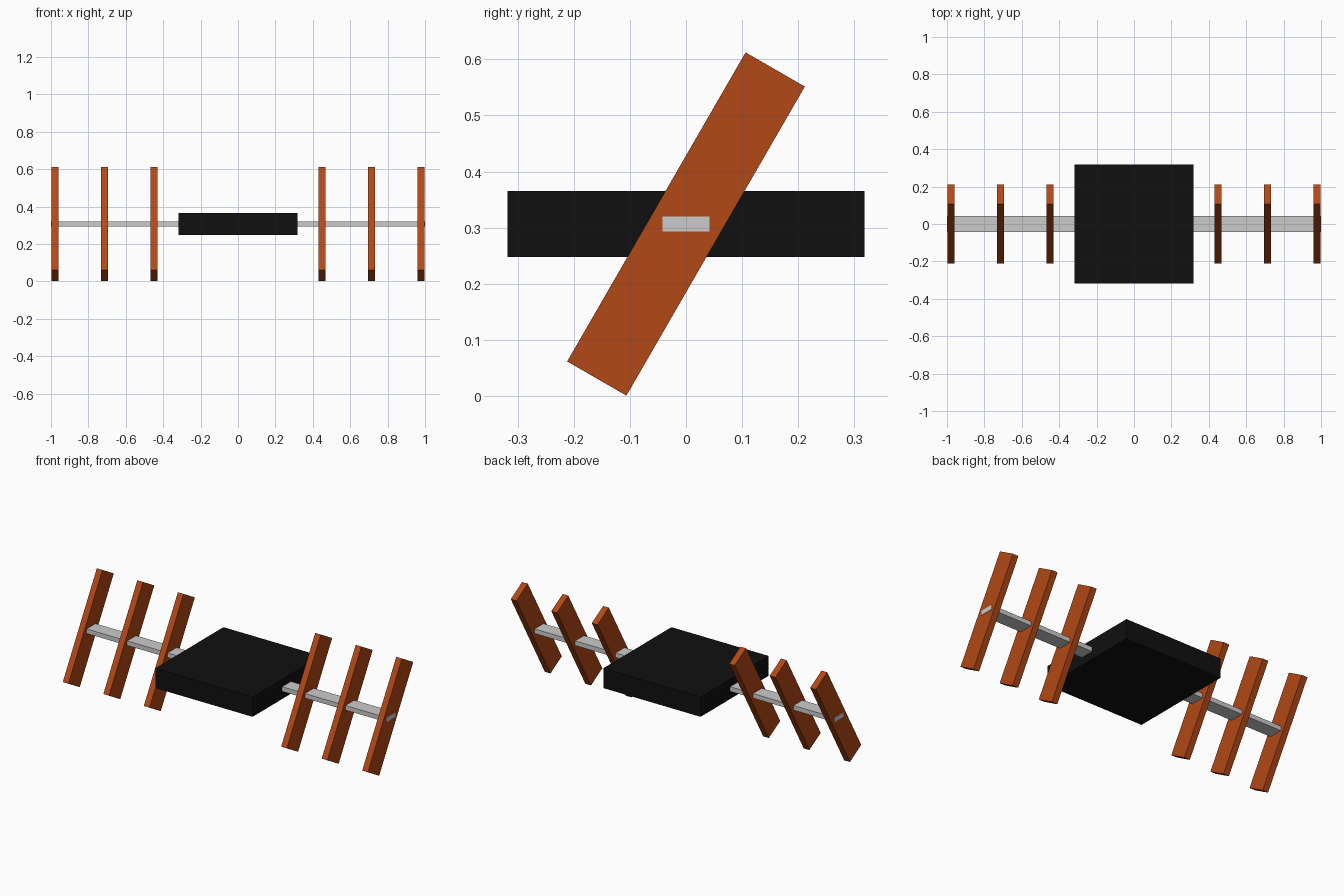
import bpy
from math import radians

if "Cube" in bpy.data.objects:
    bpy.data.objects.remove(bpy.data.objects["Cube"])

Z = 0.3065  # height of the shared centre line


def material(name, color):
    m = bpy.data.materials.new(name)
    m.diffuse_color = color
    m.use_nodes = True
    m.node_tree.nodes["Principled BSDF"].inputs["Base Color"].default_value = m.diffuse_color
    return m


def box(name, size, x=0, tilt=0, mat=None):
    bpy.ops.mesh.primitive_cube_add(size=1, location=(x, 0, Z))
    ob = bpy.context.object
    ob.name = name
    ob.scale = size
    ob.rotation_euler.x = radians(tilt)
    if mat:
        ob.data.materials.append(mat)
    return ob


black = material("black", (0.005, 0.005, 0.005, 1))
orange = material("orange", (0.45, 0.065, 0.008, 1))

# Central body and the flat beam running through it
box("body", (0.636, 0.636, 0.117), mat=black)
box("beam", (2.0, 0.083, 0.027))

# Three tilted panels on each side
for side, s in (("left", -1), ("right", 1)):
    for i, x in enumerate((0.449, 0.714, 0.979)):
        box(f"{side}_panel_{i + 1}", (0.037, 0.122, 0.636), s * x, -30, orange)
